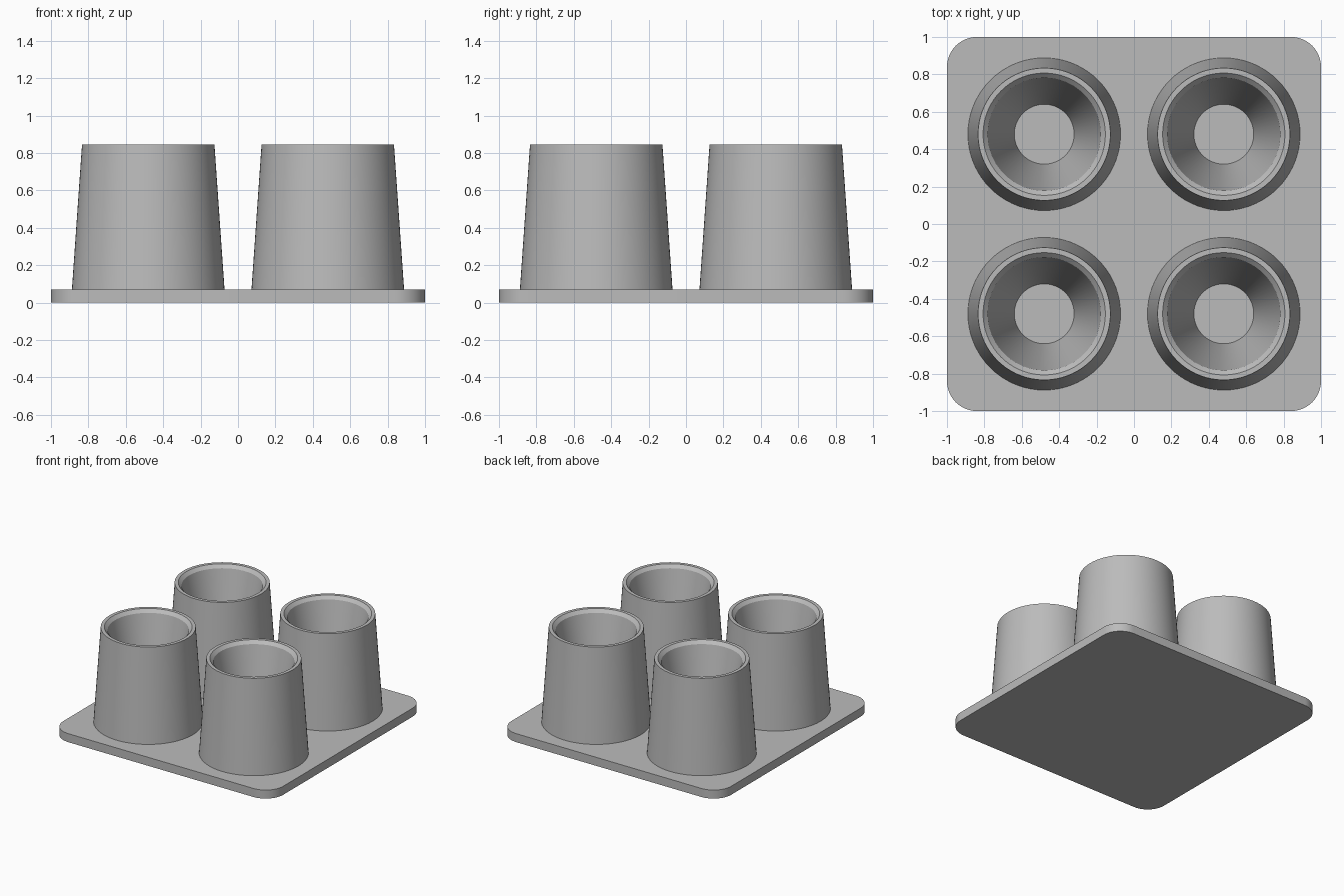
import bpy, bmesh
from math import cos, sin, pi

cube = bpy.data.objects.get("Cube")
if cube:
    bpy.data.objects.remove(cube)

grey = bpy.data.materials.new("plain grey")
grey.use_nodes = True
colour = (0.5, 0.5, 0.5, 1)
grey.diffuse_color = colour
grey.node_tree.nodes["Principled BSDF"].inputs["Base Color"].default_value = colour

PLATE_TOP = 0.07
SPACING = 0.48


def finish(name, bm, location=(0, 0, 0)):
    bmesh.ops.recalc_face_normals(bm, faces=bm.faces)
    mesh = bpy.data.meshes.new(name)
    bm.to_mesh(mesh)
    bm.free()
    mesh.materials.append(grey)
    obj = bpy.data.objects.new(name, mesh)
    obj.location = location
    bpy.context.collection.objects.link(obj)
    bpy.ops.object.select_all(action="DESELECT")
    obj.select_set(True)
    bpy.context.view_layer.objects.active = obj
    bpy.ops.object.shade_smooth_by_angle(angle=pi / 7)
    return obj


# Rounded square base plate
def base_plate(radius=0.16, steps=12):
    bm = bmesh.new()
    outline = []
    for corner, (sx, sy) in enumerate([(1, 1), (-1, 1), (-1, -1), (1, -1)]):
        for i in range(steps + 1):
            a = (corner + i / steps) * pi / 2
            outline.append(bm.verts.new((sx * (1 - radius) + radius * cos(a),
                                         sy * (1 - radius) + radius * sin(a), 0)))
    face = bm.faces.new(outline)
    top = bmesh.ops.extrude_face_region(bm, geom=[face])["geom"]
    bmesh.ops.translate(bm, vec=(0, 0, PLATE_TOP),
                        verts=[g for g in top if isinstance(g, bmesh.types.BMVert)])
    finish("base_plate", bm)


# Tapered cup: outer wall, flat lip, chamfer, conical cavity and flat floor
def cup(name, x, y, segments=72):
    profile = [(0.408, PLATE_TOP), (0.354, 0.845), (0.327, 0.845),
               (0.302, 0.82), (0.16, PLATE_TOP + 0.03)]
    bm = bmesh.new()
    rings = [[bm.verts.new((r * cos(2 * pi * i / segments),
                            r * sin(2 * pi * i / segments), z))
              for i in range(segments)] for r, z in profile]
    for low, high in zip(rings, rings[1:]):
        for i in range(segments):
            j = (i + 1) % segments
            bm.faces.new((low[i], low[j], high[j], high[i]))
    bm.faces.new(rings[-1])
    bm.faces.new(rings[0])
    finish(name, bm, (x, y, 0))


base_plate()
for side, sx in (("left", 1), ("right", -1)):
    for end, sy in (("front", -1), ("back", 1)):
        cup(f"{end}_{side}_cup", sx * SPACING, sy * SPACING)
